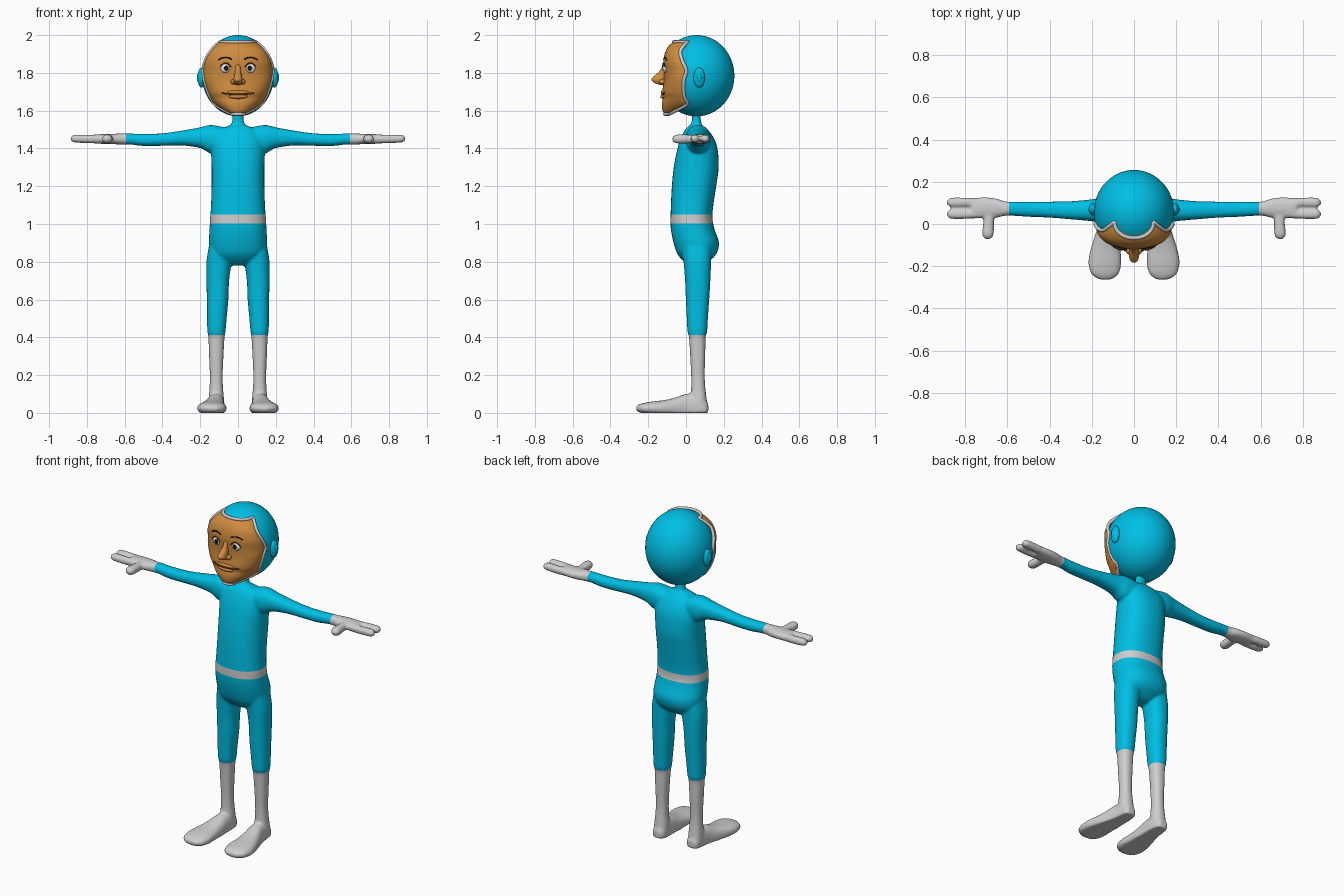
import bpy, bmesh, math
from mathutils import Vector, Matrix

if "Cube" in bpy.data.objects:
    bpy.data.objects.remove(bpy.data.objects["Cube"])


def material(name, rgb):
    m = bpy.data.materials.new(name)
    m.diffuse_color = (*rgb, 1)
    m.use_nodes = True
    m.node_tree.nodes["Principled BSDF"].inputs["Base Color"].default_value = m.diffuse_color
    return m


TEAL = material("teal suit", (0.0, 0.52, 0.78))
GREY = material("light grey", (0.62, 0.62, 0.63))
SKIN = material("tan skin", (0.62, 0.26, 0.05))
WHITE = material("eye white", (0.85, 0.85, 0.85))
BLACK = material("black", (0.01, 0.008, 0.008))
BROWN = material("dark brown", (0.16, 0.05, 0.015))


def smooth_rows(rows, n=4):
    """Catmull-Rom interpolation of a table of sections."""
    out = []
    for i in range(len(rows) - 1):
        p0, p1 = rows[max(i - 1, 0)], rows[i]
        p2, p3 = rows[i + 1], rows[min(i + 2, len(rows) - 1)]
        for k in range(n):
            t = k / n
            out.append(tuple(
                b + 0.5 * t * (c - a + t * (2 * a - 5 * b + 4 * c - d + t * (3 * (b - c) + d - a)))
                for a, b, c, d in zip(p0, p1, p2, p3)))
    return out + [tuple(rows[-1])]


def skin_rings(bm, rings, closed=True):
    loops = [[bm.verts.new(p) for p in r] for r in rings]
    n = len(loops[0])
    for a, b in zip(loops, loops[1:]):
        for i in range(n if closed else n - 1):
            j = (i + 1) % n
            bm.faces.new((a[i], a[j], b[j], b[i]))
    bm.faces.new(loops[0][::-1])
    bm.faces.new(loops[-1])


def loft(bm, rows, axis, side=1, floor=-1):
    """Rows are (position on axis, centre a, centre b, radius a, radius b)."""
    rings = []
    for t, a, b, ra, rb in smooth_rows(rows):
        ring = []
        for k in range(32):
            c, s = math.cos(k * math.pi / 16), math.sin(k * math.pi / 16)
            u = a + ra * math.copysign(abs(c) ** 0.88, c)
            v = b + rb * math.copysign(abs(s) ** 0.88, s)
            x, y, z = {"x": (t, u, v), "y": (u, t, v), "z": (u, v, t)}[axis]
            ring.append((x * side, y, max(z, floor)))
        rings.append(ring)
    skin_rings(bm, rings)


def make(name, bm, mat):
    bmesh.ops.recalc_face_normals(bm, faces=bm.faces)
    me = bpy.data.meshes.new(name)
    bm.to_mesh(me)
    bm.free()
    me.polygons.foreach_set("use_smooth", [True] * len(me.polygons))
    me.materials.append(mat)
    ob = bpy.data.objects.new(name, me)
    bpy.context.collection.objects.link(ob)
    return ob


def baked_mesh(ob):
    dg = bpy.context.evaluated_depsgraph_get()
    return bpy.data.meshes.new_from_object(ob.evaluated_get(dg))


def ball(name, c, r, mat, seg=24):
    bm = bmesh.new()
    bmesh.ops.create_uvsphere(bm, u_segments=seg, v_segments=seg // 2, radius=1,
                              matrix=Matrix.Translation(c) @ Matrix.Diagonal((*r, 1)))
    return make(name, bm, mat)


def cord(name, pts, r, mat, cyclic=False):
    cu = bpy.data.curves.new(name, "CURVE")
    cu.dimensions = "3D"
    cu.bevel_depth, cu.bevel_resolution, cu.use_fill_caps = r, 2, True
    sp = cu.splines.new("POLY")
    sp.points.add(len(pts) - 1)
    for q, p in zip(sp.points, pts):
        q.co = (*p, 1)
    sp.use_cyclic_u = cyclic
    tmp = bpy.data.objects.new(name + " path", cu)
    bpy.context.collection.objects.link(tmp)
    bm = bmesh.new()
    bm.from_mesh(baked_mesh(tmp))
    bpy.data.objects.remove(tmp)
    return make(name, bm, mat)


# Body: overlapping lofts fused into one smooth skin
bm = bmesh.new()
torso = [(1.60, .03, .03, .075), (1.54, .032, .03, .08), (1.52, .05, .015, .09),
         (1.50, .10, -.005, .115), (1.46, .132, -.025, .145), (1.40, .142, -.045, .167),
         (1.3, .14, -.065, .173), (1.2, .14, -.075, .16), (1.1, .143, -.08, .145),
         (1.03, .148, -.082, .14), (.97, .151, -.08, .152), (.9, .154, -.066, .175),
         (.84, .142, -.045, .16), (.80, .10, -.01, .12), (.78, .05, .02, .09)]
loft(bm, [(z, 0, (f + b) / 2, w, (b - f) / 2) for z, w, f, b in torso], "z")
arm = [(.03, .065, 1.44, .06, .06), (.10, .065, 1.45, .065, .068), (.15, .065, 1.45, .062, .074),
       (.2, .065, 1.457, .052, .055), (.3, .065, 1.455, .043, .039), (.4, .068, 1.447, .038, .033),
       (.5, .07, 1.445, .036, .032), (.57, .072, 1.45, .033, .029), (.61, .073, 1.45, .034, .029),
       (.65, .075, 1.45, .045, .028), (.7, .077, 1.45, .049, .026), (.76, .075, 1.45, .047, .024),
       (.775, .075, 1.45, .03, .016)]
thumb = [(.07, .685, 1.45, .03, .022), (.02, .688, 1.45, .025, .023), (-.04, .692, 1.45, .028, .024),
         (-.062, .693, 1.45, .022, .019), (-.073, .693, 1.45, .008, .007)]
leg = [(.89, .085, .055, .068, .08), (.80, .1, .06, .067, .073), (.7, .107, .062, .06, .067),
       (.6, .108, .061, .057, .062), (.5, .112, .06, .052, .056), (.43, .114, .06, .048, .052),
       (.40, .114, .06, .043, .044), (.3, .115, .062, .038, .04), (.2, .115, .063, .034, .036),
       (.13, .115, .065, .036, .038), (.06, .115, .066, .042, .045), (.01, .115, .066, .042, .048)]
foot = [(.118, .115, .022, .045), (.1, .115, .038, .075), (.05, .115, .045, .1), (0, .119, .049, .1),
        (-.06, .127, .06, .08), (-.12, .135, .071, .067), (-.18, .138, .078, .06),
        (-.235, .138, .066, .05), (-.263, .136, .03, .036)]
for s in (1, -1):
    loft(bm, arm, "x", s)
    loft(bm, thumb, "y", s)
    loft(bm, leg, "z", s, 0)
    loft(bm, [(y, x, .024, w, h - .024) for y, x, w, h in foot], "y", s, 0)
    for y, tip in ((.102, .885), (.047, .885)):
        loft(bm, [(.70, .075 + (y - .075) * .8, 1.45, .023, .022), (.78, y, 1.45, .022, .022),
                  (.86, y, 1.452, .023, .021), (.878, y, 1.452, .017, .016),
                  (tip + .003, y, 1.452, .006, .005)], "x", s)
body = make("body suit", bm, TEAL)
rm = body.modifiers.new("fuse", "REMESH")
rm.mode, rm.voxel_size = "VOXEL", 0.0065
sm = body.modifiers.new("relax", "SMOOTH")
sm.factor, sm.iterations = 0.5, 8

# Cut clean colour borders for gloves, boots and belt
bm = bmesh.new()
bm.from_mesh(baked_mesh(body))
body.modifiers.clear()
for co, no in (((.592, 0, 0), (1, 0, 0)), ((-.592, 0, 0), (1, 0, 0)), ((0, 0, .413), (0, 0, 1)),
               ((0, 0, 1.003), (0, 0, 1)), ((0, 0, 1.05), (0, 0, 1))):
    bmesh.ops.bisect_plane(bm, geom=bm.verts[:] + bm.edges[:] + bm.faces[:], dist=1e-5,
                           plane_co=co, plane_no=no)
low = min(v.co.z for v in bm.verts)
for v in bm.verts:
    if v.co.z < .1:
        v.co.z -= low * (1 - v.co.z / .1)
body.data.materials.append(GREY)
for f in bm.faces:
    c = f.calc_center_median()
    f.material_index = int(abs(c.x) > .592 or c.z < .413 or 1.003 < c.z < 1.05)
    f.smooth = True
bm.to_mesh(body.data)
bm.free()

# Helmet: ellipsoid opened at the front
bm = bmesh.new()
bmesh.ops.create_uvsphere(bm, u_segments=64, v_segments=48, radius=1,
                          matrix=Matrix.Translation((0, .056, 1.785)) @ Matrix.Diagonal((.19, .2, .215, 1)))
gone = [f for f in bm.faces if f.calc_center_median().y < -.04
        and 1.61 < f.calc_center_median().z < 1.95]
bmesh.ops.delete(bm, geom=gone, context="FACES")
make("helmet", bm, TEAL)

# Face: sections of (height, half width, rear edge, front)
P = 2.15
face_rows = smooth_rows([
    (1.582, .03, -.09, -.112), (1.60, .068, -.055, -.124), (1.635, .124, .006, -.128),
    (1.67, .146, -.006, -.122), (1.70, .159, -.012, -.126), (1.76, .177, -.012, -.117),
    (1.81, .183, .002, -.118), (1.86, .174, -.018, -.12), (1.91, .148, -.03, -.11),
    (1.945, .118, -.01, -.09), (1.964, .092, .01, -.066)], 5)


def face_y(x, z):
    _, w, b, f = min(face_rows, key=lambda r: abs(r[0] - z))
    return b + (f - b) * max(0, 1 - abs(x / w) ** P) ** (1 / P)


rings = []
for z, w, b, f in face_rows:
    ring = []
    for k in range(41):
        a = math.pi * (k / 40 - 0.5)
        s, c = math.sin(a), max(math.cos(a), 0)
        ring.append((w * math.copysign(abs(s) ** (2 / P), s), b + (f - b) * c ** (2 / P), z))
    rings.append(ring)
bm = bmesh.new()
skin_rings(bm, rings, closed=False)
make("face", bm, SKIN)

# Helmet rim follows the border of the face
border = [r[0] for r in rings[:-1]] + rings[-1] + [r[-1] for r in rings[-2:0:-1]] + rings[0][::-1]
cord("helmet rim", border[:-1], .0095, GREY, True)

# Nose and lips
bm = bmesh.new()
loft(bm, [(1.845, 0, -.108, .012, .012), (1.81, 0, -.12, .015, .02), (1.78, 0, -.138, .021, .035),
          (1.762, 0, -.144, .024, .039), (1.745, 0, -.135, .02, .028), (1.735, 0, -.12, .01, .012)], "z")
make("nose", bm, SKIN)
for s in (1, -1):
    ball("nostril", (s * .024, -.124, 1.753), (.015, .02, .014), SKIN)
ball("upper lip", (0, -.117, 1.697), (.06, .017, .012), SKIN)
ball("lower lip", (0, -.117, 1.674), (.05, .019, .012), SKIN)


def stroke(name, x0, x1, height, r, mat, lift=0):
    xs = [x0 + (x1 - x0) * i / 16 for i in range(17)]
    cord(name, [(x, face_y(x, height(x)) - lift, height(x)) for x in xs], r, mat)


stroke("mouth", -.085, .085, lambda x: 1.685 + .008 * (x / .085) ** 2, .0035, BROWN, .003)

# Eyes, brows and ears
for s in (1, -1):
    y = face_y(.065, 1.825)
    ball("eyeball", (s * .065, y + .004, 1.825), (.027, .014, .025), WHITE)
    ball("iris", (s * .062, y - .008, 1.825), (.012, .005, .014), BLACK)
    stroke("eyelid", s * .037, s * .094, lambda x: 1.832 + .02 * (1 - ((abs(x) - .0655) / .0285) ** 2),
           .0035, BROWN, .005)
    stroke("eyebrow", s * .034, s * .104, lambda x: 1.868 + .014 * (1 - ((abs(x) - .066) / .038) ** 2),
           .0035, BLACK)
    ball("ear cover", (s * .194, .07, 1.775), (.02, .03, .053), TEAL)
    ball("ear ridge", (s * .206, .07, 1.775), (.012, .013, .028), TEAL)
